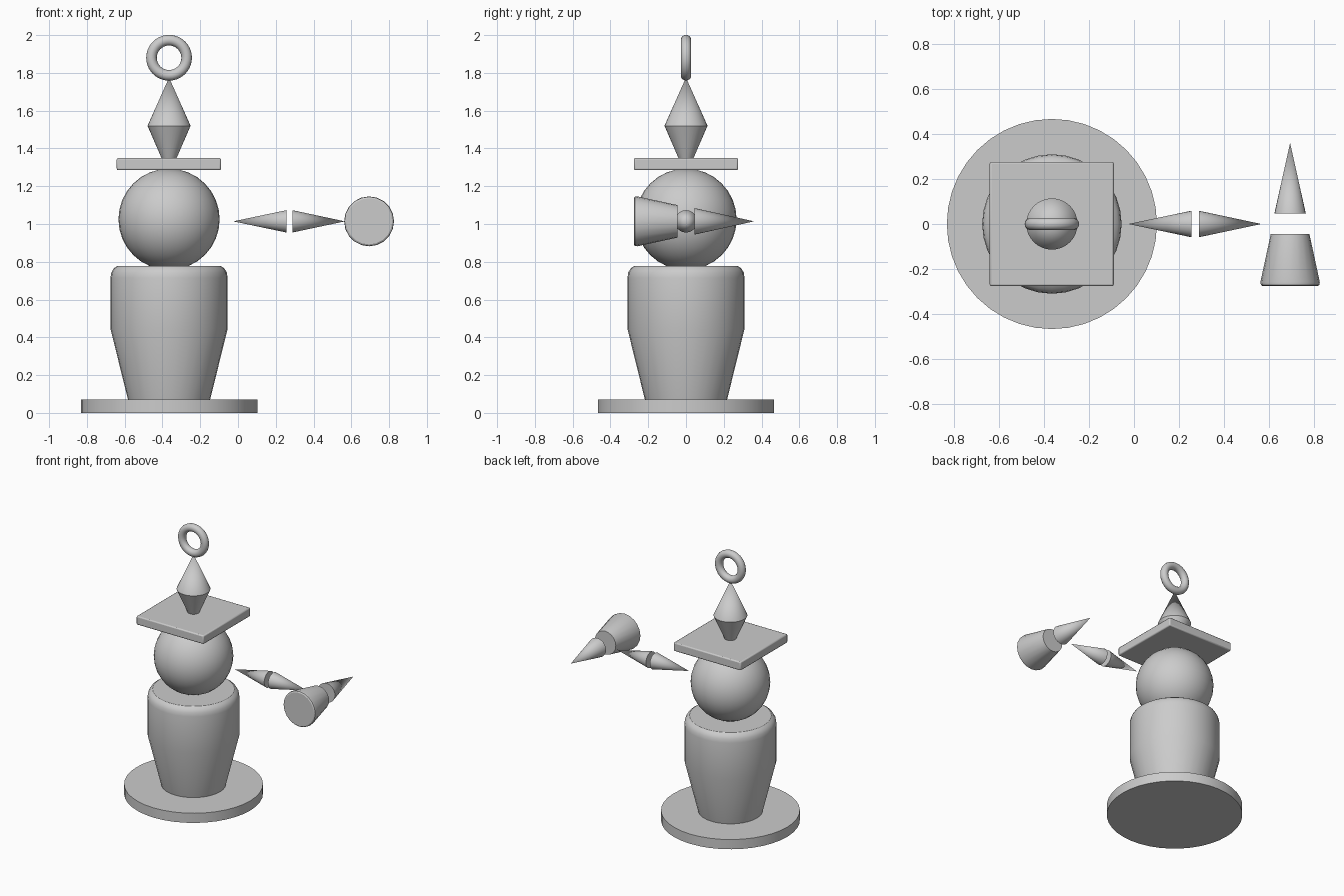
import bpy, bmesh, math
from mathutils import Matrix

if "Cube" in bpy.data.objects:
    bpy.data.objects.remove(bpy.data.objects["Cube"])

CX = -0.365   # axis of the stacked figure
AZ = 1.014    # height of the floating arm pieces


def finish(obj, angle=30):
    bpy.ops.object.select_all(action='DESELECT')
    obj.select_set(True)
    bpy.context.view_layer.objects.active = obj
    bpy.ops.object.shade_smooth_by_angle(angle=math.radians(angle))
    return obj


def lathe(name, profile, loc, sides=32, axis='Z'):
    """Spin (radius, height) points about an axis; radius 0 closes to a point, open ends get caps."""
    bm = bmesh.new()
    rings = []
    for r, h in profile:
        if r == 0:
            rings.append([bm.verts.new((0, 0, h))])
        else:
            rings.append([bm.verts.new((r * math.cos(2 * math.pi * i / sides),
                                        r * math.sin(2 * math.pi * i / sides), h))
                          for i in range(sides)])
    for a, b in zip(rings, rings[1:]):
        for i in range(sides):
            j = (i + 1) % sides
            quad = [a[i % len(a)], a[j % len(a)], b[j % len(b)], b[i % len(b)]]
            bm.faces.new(list(dict.fromkeys(quad)))
    for ring in (rings[0], rings[-1]):
        if len(ring) > 1:
            bm.faces.new(ring)
    turn = {'Z': Matrix(), 'X': Matrix.Rotation(math.pi / 2, 3, 'Y').to_4x4(),
            'Y': Matrix.Rotation(-math.pi / 2, 3, 'X').to_4x4()}[axis]
    bm.transform(turn)
    bmesh.ops.recalc_face_normals(bm, faces=bm.faces)
    mesh = bpy.data.meshes.new(name)
    bm.to_mesh(mesh)
    bm.free()
    obj = bpy.data.objects.new(name, mesh)
    obj.location = loc
    bpy.context.collection.objects.link(obj)
    return finish(obj)


# Base disc and tapered body with rounded shoulder
lathe("base_disc", [(0.467, 0), (0.467, 0.072)], (CX, 0, 0), 40)
lathe("body", [(0.215, 0.06), (0.31, 0.445), (0.31, 0.715), (0.306, 0.742),
               (0.294, 0.764), (0.275, 0.777)], (CX, 0, 0), 32)

# Head
bpy.ops.mesh.primitive_uv_sphere_add(segments=32, ring_count=16, radius=0.268,
                                     location=(CX, 0, 1.025))
head = bpy.context.object
head.name = "head"
finish(head)

# Square hat plate with softened edges
bpy.ops.mesh.primitive_cube_add(size=1, location=(CX - 0.001, 0, 1.317))
plate = bpy.context.object
plate.name = "hat_plate"
plate.scale = (0.552, 0.552, 0.064)
bpy.ops.object.transform_apply(location=False, rotation=False, scale=True)
bev = plate.modifiers.new("edge", 'BEVEL')
bev.width = 0.008
bev.segments = 2
finish(plate)

# Double cone spire and ring finial
lathe("spire", [(0.036, 1.34), (0.114, 1.52), (0, 1.775)], (CX, 0, 0), 32)
bpy.ops.mesh.primitive_torus_add(major_segments=40, minor_segments=14,
                                 major_radius=0.093, minor_radius=0.028,
                                 location=(CX, 0, 1.88), rotation=(math.pi / 2, 0, 0))
ring = bpy.context.object
ring.name = "ring_finial"
finish(ring)

# Two arm cones, base to base with a gap
lathe("arm_cone_inner", [(0, -0.025), (0.059, 0.256)], (0, 0, AZ), 24, 'X')
lathe("arm_cone_outer", [(0.059, 0.288), (0, 0.566)], (0, 0, AZ), 24, 'X')

# Cup facing the front and the spike behind it
lathe("cup", [(0.122, -0.276), (0.13, -0.271), (0.132, -0.258), (0.086, -0.045)],
      (0.694, 0, AZ), 20, 'Y')
lathe("spike", [(0.07, 0.046), (0, 0.36)], (0.694, 0, AZ), 24, 'Y')
